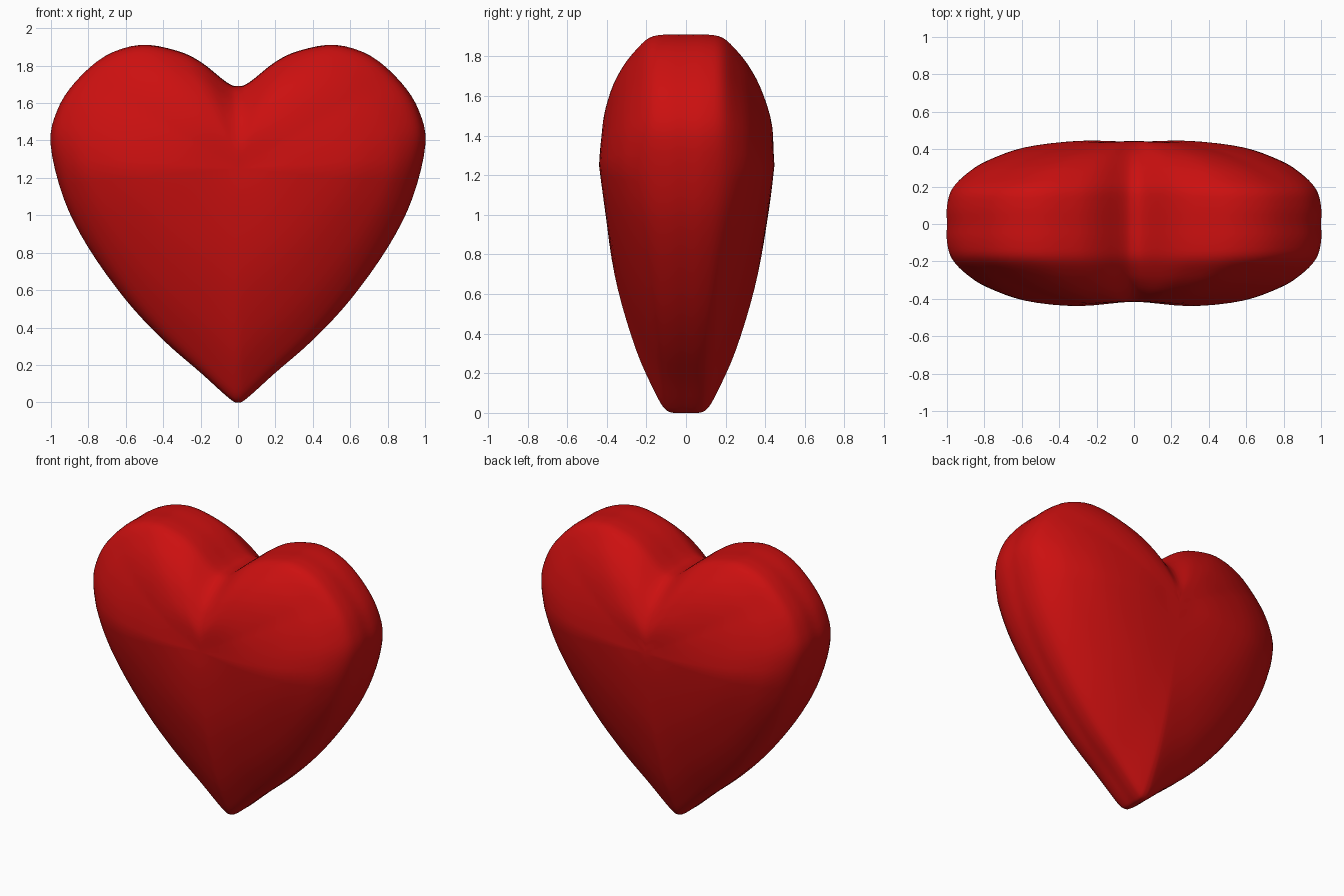
import bpy, bmesh, math

old = bpy.data.objects.get("Cube")
if old:
    bpy.data.objects.remove(old, do_unlink=True)

CENTRE_Z = 1.25
STEPS = 4

# Half outline (x, z) from the tip round the lobe to the cleft
OUTLINE = [(0, 0.0), (0.05, 0.025), (0.2, 0.16), (0.4, 0.335), (0.6, 0.55), (0.8, 0.83),
           (0.93, 1.09), (1.0, 1.38), (0.965, 1.56), (0.87, 1.71), (0.71, 1.85),
           (0.52, 1.91), (0.33, 1.88), (0.2, 1.82), (0.06, 1.71), (0, 1.69)]

# Half sections (reach, depth) from the middle of the face to the rim
TIP = [(0, 0.44), (0.25, 0.405), (0.5, 0.345), (0.75, 0.25),
       (0.92, 0.155), (0.985, 0.105), (1, 0.06), (1, 0)]
SIDE = [(0, 0.44), (0.3, 0.445), (0.6, 0.41), (0.8, 0.34),
        (0.9, 0.275), (0.97, 0.19), (1, 0.09), (1, 0)]
TOP = [(0, 0.44), (0.3, 0.435), (0.56, 0.385), (0.74, 0.325),
       (0.87, 0.26), (0.975, 0.185), (1, 0.1), (1, 0)]


def spline(points):
    """Smooth curve through all points."""
    out = []
    for i in range(1, len(points) - 2):
        a, b, c, d = points[i - 1:i + 3]
        for s in range(STEPS):
            t = s / STEPS
            out.append(tuple(
                q + 0.5 * t * (r - p + t * (2 * p - 5 * q + 4 * r - w + t * (3 * (q - r) + w - p)))
                for p, q, r, w in zip(a, b, c, d)))
    out.append(points[-2])
    return out


def mix(a, b, w):
    return [tuple(p + (q - p) * w for p, q in zip(m, n)) for m, n in zip(a, b)]


def section(z):
    """Section for the rim height: tapered at the tip, full on the lobes."""
    if z < CENTRE_Z:
        pts = mix(SIDE, TIP, 1 - z / CENTRE_Z)
    else:
        pts = mix(SIDE, TOP, min(1, (z - CENTRE_Z) / 0.5))
    first, last = pts[1], pts[-2]
    return spline([(-first[0], first[1])] + pts + [(last[0], -last[1])])


def make_heart():
    flip = lambda p: (-p[0], p[1])
    half = spline([flip(OUTLINE[1])] + OUTLINE + [flip(OUTLINE[-2])])
    loop = half + [flip(p) for p in reversed(half[1:-1])]
    bm = bmesh.new()
    poles = [bm.verts.new((0, y, CENTRE_Z)) for y in (-0.415, 0.445)]
    columns = []
    for x, z in loop:
        front = section(z)[1:]
        full = [(u, -d) for u, d in front] + [(u, d) for u, d in reversed(front[:-1])]
        col = []
        for u, y in full:
            px, pz = x * u, CENTRE_Z + (z - CENTRE_Z) * u
            # Shallow hollow between the lobes on the front
            if y < 0:
                y += 0.025 * (-y / 0.44) * math.exp(-(px / 0.25) ** 2 - ((pz - 1.35) / 0.4) ** 2)
            col.append(bm.verts.new((px, y, pz)))
        columns.append(col)
    for i, a in enumerate(columns):
        b = columns[(i + 1) % len(columns)]
        bm.faces.new((poles[0], a[0], b[0]))
        bm.faces.new((poles[1], b[-1], a[-1]))
        for j in range(len(a) - 1):
            bm.faces.new((a[j], a[j + 1], b[j + 1], b[j]))
    bmesh.ops.recalc_face_normals(bm, faces=bm.faces)
    for f in bm.faces:
        f.smooth = True
    mesh = bpy.data.meshes.new("heart")
    bm.to_mesh(mesh)
    bm.free()
    obj = bpy.data.objects.new("heart", mesh)
    bpy.context.collection.objects.link(obj)
    return obj


# Red material
red = bpy.data.materials.new("red")
red.use_nodes = True
color = (0.6, 0.005, 0.005, 1)
red.diffuse_color = color
red.node_tree.nodes["Principled BSDF"].inputs["Base Color"].default_value = color

heart = make_heart()
heart.data.materials.append(red)
